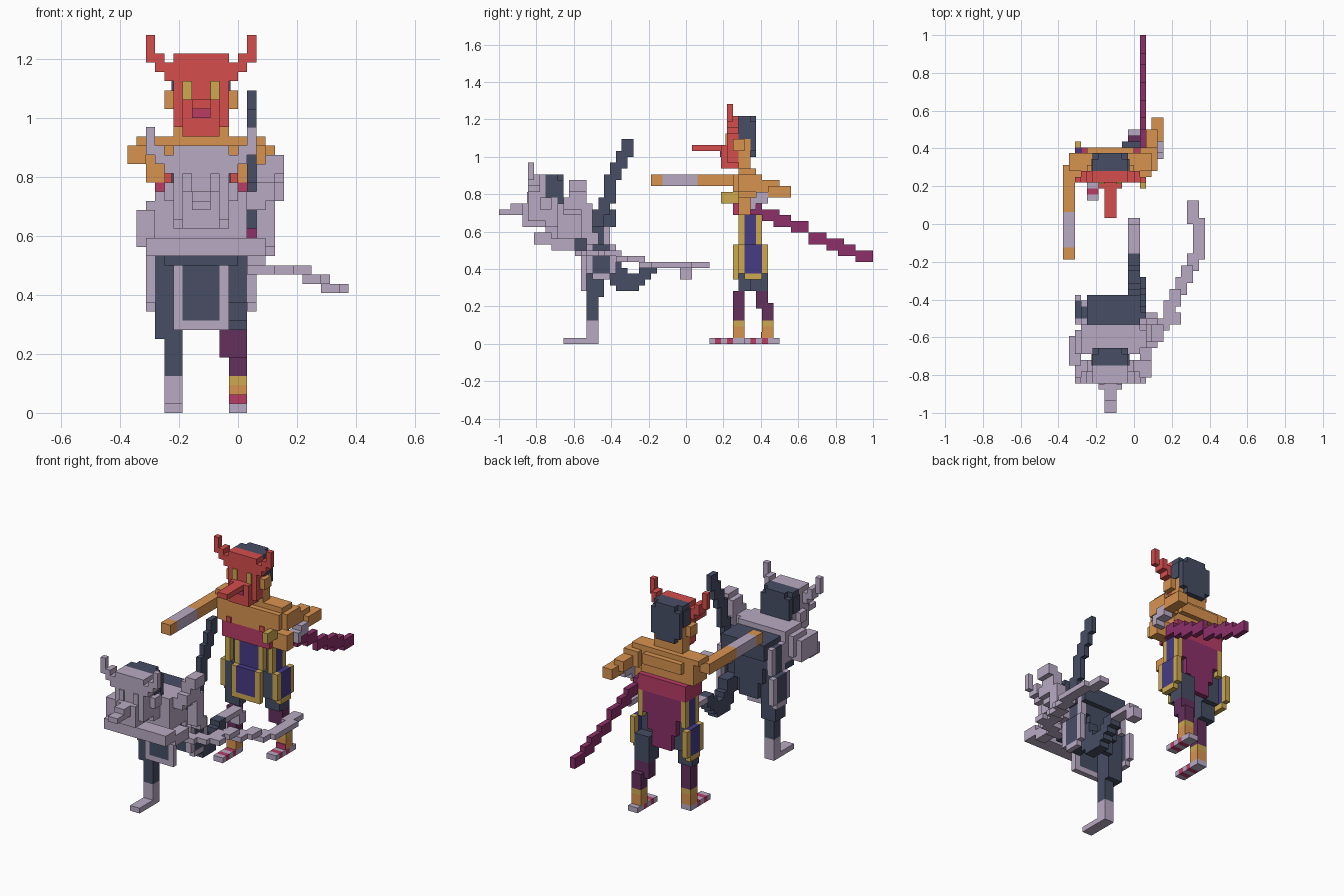
import bpy
import bmesh
from mathutils import Vector, Matrix

UNIT = 1 / 32          # edge of one block
AXIS = Vector((-4, 0, 0))   # both figures are centred on this line

default_cube = bpy.data.objects.get("Cube")
if default_cube:
    bpy.data.objects.remove(default_cube, do_unlink=True)


def material(name, hex_code):
    """Flat material from an sRGB hex code, stored as linear values."""
    channels = [int(hex_code[i:i + 2], 16) / 255 for i in (0, 2, 4)]
    linear = [c / 12.92 if c < 0.04 else ((c + 0.055) / 1.055) ** 2.4 for c in channels]
    mat = bpy.data.materials.new(name)
    mat.use_nodes = True
    mat.diffuse_color = (*linear, 1)
    mat.node_tree.nodes["Principled BSDF"].inputs["Base Color"].default_value = (*linear, 1)
    return mat


RED = material("mask red", "D54E4D")
SKIN = material("tan skin", "D89450")
DARK = material("slate", "474E64")
GREY = material("mauve grey", "B9AAC3")
GOLD = material("dull gold", "CDA951")
PLUM = material("dark plum", "63305D")
MAGENTA = material("deep magenta", "8C3069")
CRIMSON = material("crimson", "B83C65")
BLUE = material("indigo", "463C85")


def blocks(name, mat, corners):
    """One object from pairs of opposite corners, in block units."""
    bm = bmesh.new()
    for low, high in corners:
        low, high = Vector(low), Vector(high)
        place = Matrix.Translation((low + high) / 2 * UNIT)
        scale = Matrix.Diagonal((*((high - low) * UNIT), 1))
        bmesh.ops.create_cube(bm, size=1, matrix=place @ scale)
    mesh = bpy.data.meshes.new(name)
    bm.to_mesh(mesh)
    bm.free()
    mesh.materials.append(mat)
    obj = bpy.data.objects.new(name, mesh)
    bpy.context.collection.objects.link(obj)


def box(name, mat, x, y, z, origin=AXIS, mirrored=False):
    """Single block; optionally repeated on the other side of the axis."""
    spans = [x, (-x[1], -x[0])] if mirrored else [x]
    blocks(name, mat, [(origin + Vector((a, y[0], z[0])),
                        origin + Vector((b, y[1], z[1]))) for a, b in spans])


def steps(name, mat, start, end, count, size):
    """Staircase of equal blocks snapped to the grid."""
    corners = []
    for i in range(count):
        low = Vector(start).lerp(Vector(end), i / (count - 1))
        low = Vector([round(c) for c in low])
        corners.append((low, low + Vector(size)))
    blocks(name, mat, corners)


def head(who, origin, lean, mask, skin, hair, eye, mouth):
    """Horned mask, pushed forward by lean, in front of a head with hair."""
    front = origin - Vector((0, lean, 0))

    def part(name, mat, x, y, z, mirrored=False, at=front):
        box(who + name, mat, x, y, z, at, mirrored)
    part("mask", mask, (-3, 3), (-2, lean), (1, 9))
    part("mask_chin", mask, (-2, 2), (-2, lean), (0, 1))
    part("muzzle", mask, (-2, 2), (-3, -2), (0, 4))
    part("horn_base", mask, (3, 4), (-2, 0), (6, 8), True)
    part("horn_middle", mask, (4, 5), (-2, 0), (7, 9), True)
    part("horn_tip", mask, (5, 6), (-2, -1), (8, 11), True)
    part("eye", eye, (1, 2), (-2.2, -2), (4, 6), True)
    part("mouth", mouth, (-1, 1), (-3.2, -3), (2, 3))
    part("face", skin, (-3, 3), (0, 2), (0, 6), at=origin)
    part("ear", skin, (3, 4), (-1, 1), (3, 5), True, origin)
    part("hair", hair, (-3, 3), (0, 2), (6, 9), at=origin)
    part("hair_back", hair, (-2, 2), (2, 3), (2, 9), at=origin)
    part("hair_back_side", hair, (2, 3), (2, 3), (3, 8), True, origin)
    part("hair_side", hair, (3, 3.2), (0, 2), (5, 8), True, origin)


def skirt(who, origin, cloth, trim, back, drop):
    """Trimmed apron and side panels in a flared and a narrow tier, over the hips."""
    def part(name, mat, x, y, z, mirrored=False):
        box(who + name, mat, x, y, z, origin, mirrored)
    for inset, low, top in ((0, 1, 6), (1, 6, 11)):
        tall = (low - drop * (1 - inset), top)
        side = (5 - inset, 6 - inset)
        part("apron", cloth, (-2, 2), (inset, inset + 1), tall)
        part("apron_edge", trim, (2, 3), (inset, inset + 1), tall, True)
        part("side_panel", cloth, side, (2, 5 - inset), (low, top), True)
        part("side_front_edge", trim, side, (1, 2), (low, top), True)
        part("side_back_edge", trim, side, side, (low, top), True)
        part("thigh", DARK, (2, side[0]), (inset + 1, 4), (low, top), True)
    part("apron_hem", trim, (-3, 3), (0, 1), (-drop, 1 - drop))
    part("side_hem", trim, (5, 6), (2, 5), (0, 1), True)
    part("back_panel", back, (-4, 4), (4, 5), (7, 11))
    part("back_panel_middle", back, (-3, 3), (4, 5), (4, 7))
    part("back_panel_tip", back, (-2, 2), (4, 5), (1, 4))


def leg(who, origin, bands, toe, strap):
    """Shin made of coloured bands, standing on a foot with strap stripes."""
    floor = 1
    for name, mat, top in bands:
        box(who + name, mat, (-1, 1), (0, 2), (floor, top), origin)
        floor = top
    for i in range(6):
        stripe = strap if i in (1, 3) else GREY
        box(who + "foot", stripe, (-1, 1), (toe + i, toe + i + 1), (0, 1), origin)


# Standing figure: head, torso and skirt
head("standing_", Vector((-4, 9, 30)), 0, RED, SKIN, DARK, GOLD, CRIMSON)
box("standing_nose", RED, (-1, 1), (1, 6), (33, 34))
box("standing_chest", SKIN, (-5, 5), (8, 12), (25, 29))
box("standing_shoulders", SKIN, (-7, 7), (9, 12), (29, 30))
box("standing_back", SKIN, (-4, 4), (12, 13), (27, 29))
box("standing_collar", RED, (3, 4), (7.8, 8), (25, 26), mirrored=True)
box("standing_belt", CRIMSON, (-5, 5), (8, 13), (22, 25))
skirt("standing_", Vector((-4, 8, 11)), BLUE, GOLD, MAGENTA, 0)

# Standing figure: legs
ankle = [("ankle", SKIN, 3), ("ankle_ring", GOLD, 4)]
leg("standing_right_", Vector((-7, 8, 0)), ankle + [("shin", PLUM, 9)], -4, CRIMSON)
leg("standing_left_", Vector((0, 13, 0)), ankle + [("shin", PLUM, 7)], -3, CRIMSON)
box("standing_ankle_strap", CRIMSON, (3, 5), (12.8, 13), (1, 2))
box("standing_left_knee", PLUM, (2, 5), (12, 14), (6, 9))
box("standing_right_knee", DARK, (-5, -2), (9, 11), (9, 12))
box("standing_left_thigh", DARK, (2, 5), (11, 14), (9, 14))

# Standing figure: right arm reaching forward
box("standing_right_shoulder", SKIN, (-6, -5), (8, 12), (25, 29))
box("standing_right_arm", SKIN, (-8, -6), (2, 10), (27, 29))
box("standing_right_bracer", GREY, (-8, -6), (-4, 2), (27, 29))
box("standing_right_hand", SKIN, (-8, -6), (-6, -4), (27, 29))

# Standing figure: left arm bent back, hand on the sword
box("standing_left_shoulder", SKIN, (5, 7), (8, 13), (26, 29))
box("standing_left_shoulder_edge", SKIN, (7, 8), (9, 13), (26, 29))
steps("standing_left_arm", SKIN, (2, 12, 26), (3, 15, 25), 4, (2, 3, 2))
steps("standing_left_bracer", GREY, (3, 13, 24), (3, 11, 23), 3, (2, 1, 2))
box("standing_left_hand", SKIN, (5, 8), (9, 11), (22, 25))
box("standing_sword_grip", GOLD, (5, 6), (6, 9), (24, 26))
steps("standing_sword", MAGENTA, (1, 10, 22), (1, 29, 14), 8, (1, 3, 2))

# Lunging figure: head, torso and skirt
head("lunging_", Vector((-4, -24, 20)), 1, GREY, GREY, DARK, GREY, GREY)
box("lunging_nose_base", GREY, (-1, 1), (-30, -27), (22, 24))
box("lunging_nose_tip", GREY, (-1, 1), (-32, -30), (22, 23))
box("lunging_chest", GREY, (-5, 5), (-22, -17), (18, 24))
box("lunging_back", DARK, (-4, 5), (-17, -12), (20, 23))
box("lunging_belly", DARK, (-4, 4), (-21, -16), (16, 18))
skirt("lunging_", Vector((-4, -18, 11)), DARK, GREY, DARK, 2)

# Lunging figure: standing right leg and raised left leg
leg("lunging_right_", Vector((-7, -17, 0)),
    [("ankle", GREY, 4), ("shin", DARK, 14)], -4, GREY)
box("lunging_right_knee", DARK, (-5, -2), (-17, -14), (8, 12))
steps("lunging_left_thigh", DARK, (-1, -14, 12), (-1, -12, 9), 3, (2, 3, 3))
steps("lunging_left_shin", DARK, (-1, -10, 9), (-1, -7, 12), 4, (2, 2, 2))
box("lunging_left_ankle", GREY, (3, 5), (-5, 0), (13, 14))
box("lunging_left_foot", GREY, (3, 5), (-1, 1), (11, 13))

# Lunging figure: right arm folded across the body
box("lunging_right_shoulder", GREY, (-6, -5), (-22, -18), (19, 23))
box("lunging_right_elbow", GREY, (-7, -5), (-24, -19), (18, 22))
box("lunging_right_forearm", GREY, (-6, 7), (-26, -23), (17, 19))
box("lunging_right_hand", GREY, (5, 7), (-23, -19), (16, 18))

# Lunging figure: left arm raised at the elbow, hand at the scabbard
steps("lunging_left_shoulder", GREY, (1, -21, 22), (3, -20, 26), 4, (2, 3, 2))
steps("lunging_left_forearm", GREY, (2, -19, 23), (2, -17, 17), 5, (2, 2, 2))
steps("lunging_scabbard", DARK, (1, -16, 20), (1, -11, 32), 7, (1, 2, 3))

# Lunging figure: curved sword swept to the left
steps("lunging_sword_grip", GREY, (1, -19, 15), (5, -17, 15), 3, (3, 2, 1))
steps("lunging_sword_blade", GREY, (5, -16, 15), (10, -6, 13), 6, (2, 3, 1))
box("lunging_sword_bend", GREY, (14, 16), (-6, 1), (13, 14))
box("lunging_sword_tip", GREY, (13, 15), (0, 4), (13, 14))
